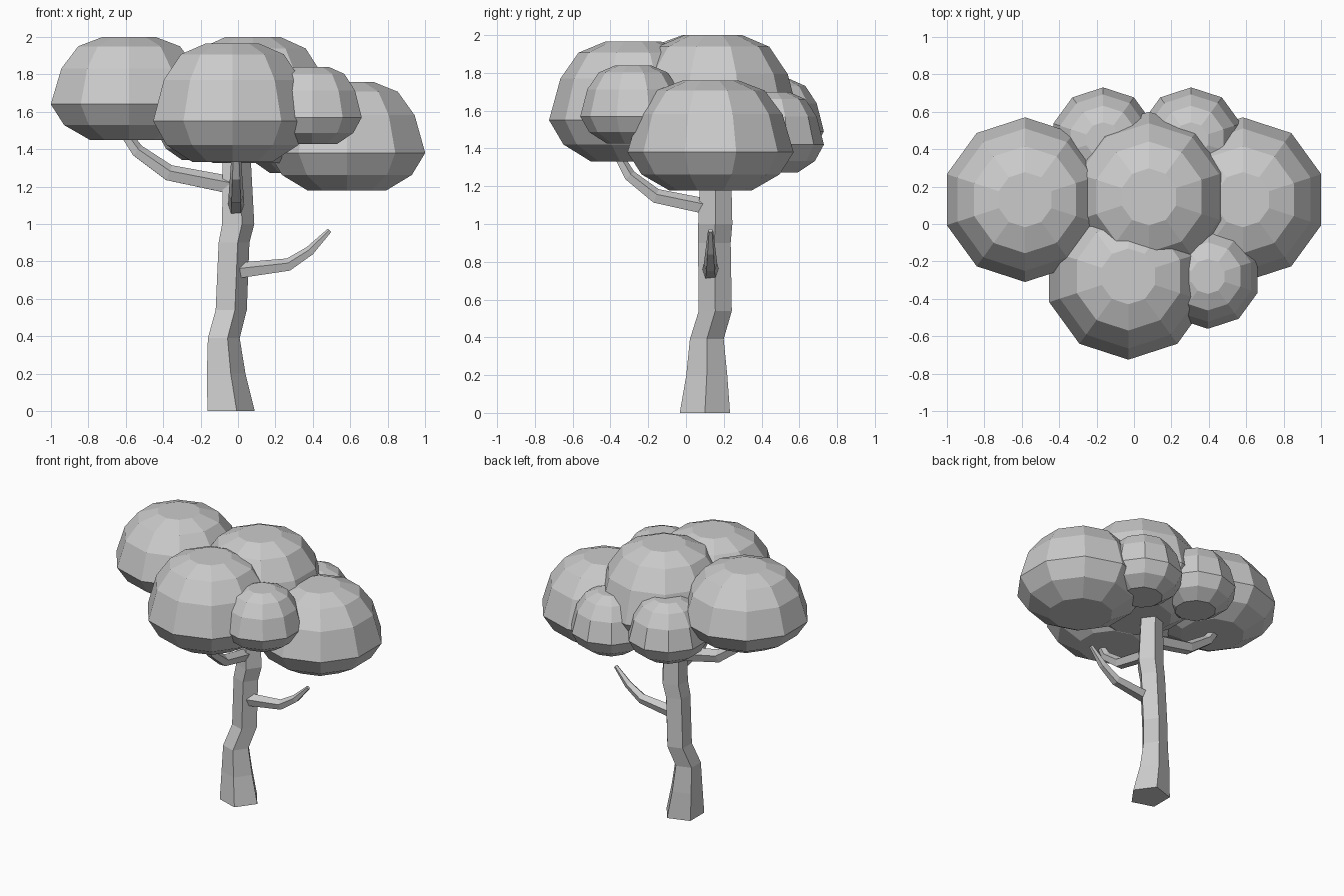
import bpy, bmesh
from math import sin, cos, pi
from mathutils import Vector

if "Cube" in bpy.data.objects:
    bpy.data.objects.remove(bpy.data.objects["Cube"])


def loft(name, rings):
    """Skin a list of equal-sized point rings and cap both ends, flat shaded."""
    bm = bmesh.new()
    loops = [[bm.verts.new(p) for p in ring] for ring in rings]
    n = len(loops[0])
    for a, b in zip(loops, loops[1:]):
        for i in range(n):
            j = (i + 1) % n
            bm.faces.new((a[i], a[j], b[j], b[i]))
    bm.faces.new(loops[0][::-1])
    bm.faces.new(loops[-1])
    bmesh.ops.recalc_face_normals(bm, faces=bm.faces)
    mesh = bpy.data.meshes.new(name)
    bm.to_mesh(mesh)
    bm.free()
    obj = bpy.data.objects.new(name, mesh)
    bpy.context.collection.objects.link(obj)
    return obj


def ring(center, radius, sides, u, v, start=0.0):
    angles = [start + 2 * pi * i / sides for i in range(sides)]
    return [Vector(center) + radius * (cos(a) * u + sin(a) * v) for a in angles]


X, Y, Z = Vector((1, 0, 0)), Vector((0, 1, 0)), Vector((0, 0, 1))

# Leaf clumps: ten-sided domes with a flattened underside
PROFILE = [(0.50, -0.53), (0.83, -0.31), (1.0, 0.0),
           (0.865, 0.53), (0.65, 0.86), (0.335, 1.0)]


def leaf_clump(name, x, y, z, radius, height):
    loft(name, [ring((x, y, z + h * height), r * radius, 10, X, Y, pi / 2)
                for r, h in PROFILE])


leaf_clump("leaves_left", -0.582, 0.13, 1.64, 0.44, 0.36)
leaf_clump("leaves_right", 0.582, 0.13, 1.38, 0.44, 0.38)
leaf_clump("leaves_front", -0.03, -0.28, 1.55, 0.445, 0.415)
leaf_clump("leaves_middle", 0.08, 0.145, 1.56, 0.455, 0.44)
leaf_clump("leaves_small_front", 0.395, -0.28, 1.57, 0.28, 0.27)
leaf_clump("leaves_small_back_left", -0.165, 0.45, 1.49, 0.28, 0.28)
leaf_clump("leaves_small_back_right", 0.305, 0.45, 1.42, 0.28, 0.28)

# Trunk: crooked five-sided column (x, y, z, radius)
TRUNK = [(-0.05, 0.10, 0.0, 0.14), (-0.074, 0.11, 0.2, 0.114),
         (-0.085, 0.11, 0.39, 0.094), (-0.045, 0.155, 0.54, 0.092),
         (-0.03, 0.15, 0.9, 0.091), (-0.008, 0.155, 1.0, 0.095),
         (-0.018, 0.16, 1.5, 0.078)]
loft("trunk", [ring((x, y, z), r, 5, X, Y) for x, y, z, r in TRUNK])


# Branches: tapering five-sided tubes that bend upwards
def branch(name, path, radii):
    pts = [Vector(p) for p in path]
    rings = []
    for i, (p, r) in enumerate(zip(pts, radii)):
        t = (pts[min(i + 1, len(pts) - 1)] - pts[max(i - 1, 0)]).normalized()
        u = t.cross(Z).normalized()
        rings.append(ring(p, r, 5, u, u.cross(t), pi / 2))
    loft(name, rings)


branch("branch_right",
       [(-0.02, 0.13, 0.745), (0.27, 0.13, 0.78), (0.385, 0.13, 0.855), (0.49, 0.13, 0.965)],
       [0.047, 0.037, 0.028, 0.014])
branch("branch_left",
       [(-0.02, 0.14, 1.20), (-0.37, 0.13, 1.27), (-0.54, 0.13, 1.39), (-0.63, 0.13, 1.52)],
       [0.052, 0.047, 0.038, 0.028])
branch("branch_front",
       [(-0.01, 0.15, 1.08), (-0.01, -0.16, 1.145), (-0.01, -0.30, 1.255), (-0.01, -0.37, 1.38)],
       [0.046, 0.042, 0.034, 0.025])
